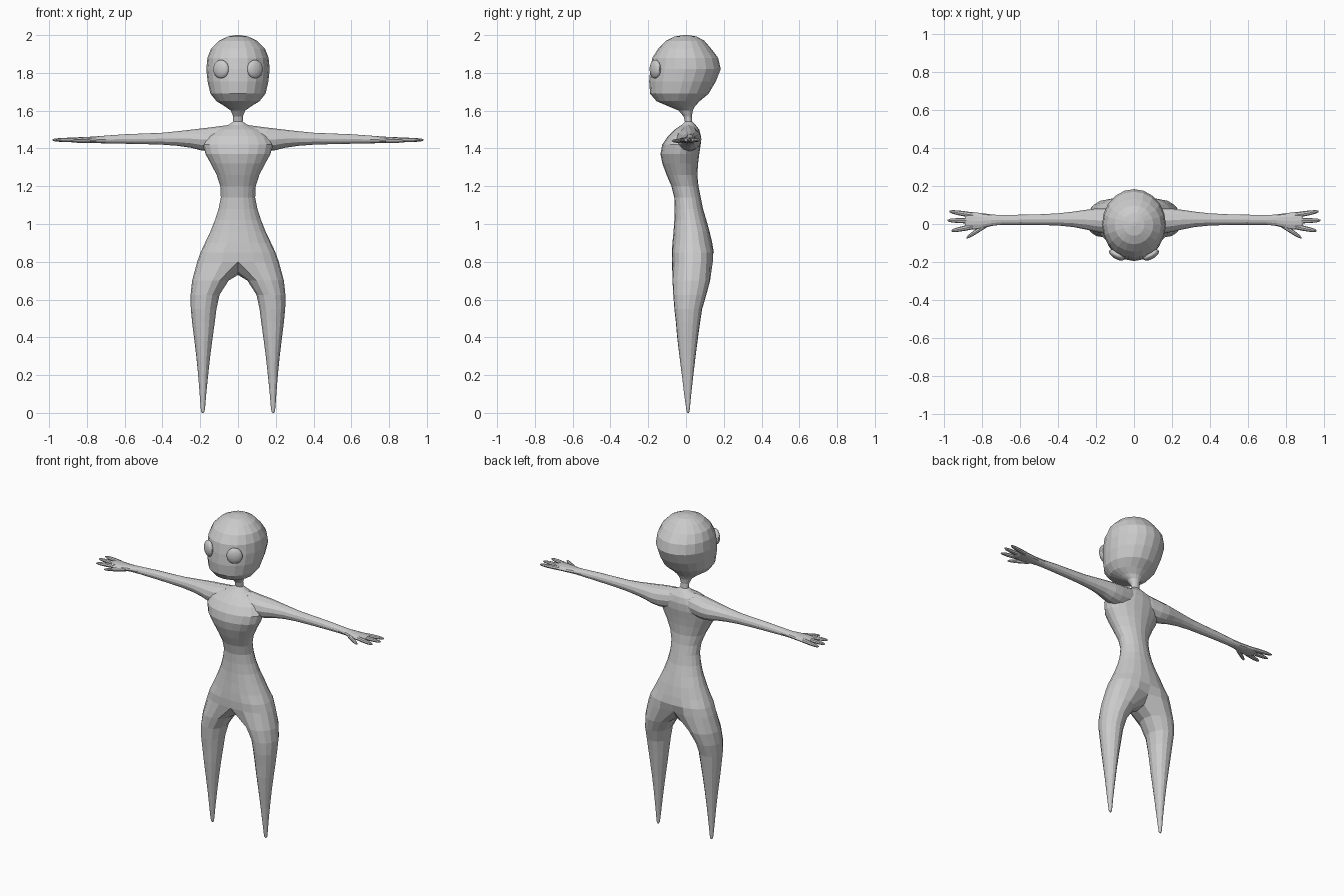
import bpy, bmesh, math
from mathutils import Matrix

HALF = 10  # faces around one half of the head and torso


def finish(bm, name):
    bmesh.ops.recalc_face_normals(bm, faces=bm.faces)
    me = bpy.data.meshes.new(name)
    bm.to_mesh(me)
    bm.free()
    ob = bpy.data.objects.new(name, me)
    bpy.context.collection.objects.link(ob)
    m = ob.modifiers.new("Mirror", 'MIRROR')
    m.use_clip = True
    m.merge_threshold = 0.0005
    return ob


def bridge(bm, a, b, closed=True):
    n = len(a)
    for i in range(n if closed else n - 1):
        j = (i + 1) % n
        bm.faces.new((a[i], a[j], b[j], b[i]))


def spow(v, p):
    return math.copysign(abs(v) ** p, v)


# Head, neck and torso: z, half width, front y, back y
trunk = [
    (2.000, .012, -.012, .012), (1.992, .055, -.062, .058), (1.970, .102, -.107, .097),
    (1.930, .142, -.146, .132), (1.880, .162, -.178, .170), (1.820, .168, -.189, .184),
    (1.755, .161, -.195, .158), (1.690, .146, -.190, .120), (1.650, .114, -.156, .072),
    (1.622, .068, -.090, .046), (1.600, .038, -.038, .036), (1.570, .026, -.013, .031),
    (1.542, .025, -.006, .033), (1.525, .050, -.022, .050), (1.500, .115, -.060, .070),
    (1.465, .165, -.096, .079), (1.420, .185, -.126, .078), (1.370, .172, -.135, .070),
    (1.320, .144, -.125, .064), (1.260, .113, -.103, .060), (1.200, .094, -.077, .066),
    (1.140, .091, -.062, .078), (1.080, .103, -.060, .090), (1.020, .122, -.062, .108),
    (.960, .146, -.066, .125), (.900, .175, -.072, .139), (.850, .198, -.075, .147),
    (.800, .216, -.074, .146)]
# Leg: z, inner x, outer x, front y, back y
leg = [
    (.700, .050, .243, -.072, .128), (.625, .098, .251, -.068, .108),
    (.550, .114, .250, -.062, .086), (.480, .123, .243, -.054, .075),
    (.400, .134, .233, -.047, .064), (.300, .147, .221, -.035, .051),
    (.200, .158, .211, -.022, .039), (.100, .168, .203, -.010, .028),
    (.030, .174, .198, 0, .021), (.008, .177, .195, .003, .019), (0, .182, .190, .008, .015)]

bm = bmesh.new()
prev = None
for z, w, y0, y1 in trunk:
    p = .8 if z < .9 else .92 if z < 1 else 1
    ring = []
    for i in range(HALF + 1):
        t = math.pi * (i / HALF - .5)
        x = 0 if i in (0, HALF) else w * spow(math.cos(t), p)
        ring.append(bm.verts.new((x, (y0 + y1) / 2 + (y1 - y0) / 2 * spow(math.sin(t), p), z)))
    if prev:
        bridge(bm, prev, ring, False)
    else:
        bm.faces.new(ring)
    prev = ring
# Centre line dips in behind, then the crotch edge closes the leg opening
prev[-1].co.y = .125
prev += [bm.verts.new(c) for c in ((0, .090, .745), (0, .030, .73), (0, -.030, .748))]
angles = [-120 + 240 * i / HALF for i in range(HALF + 1)] + [150, 180, 210]
for z, x0, x1, y0, y1 in leg:
    ring = [bm.verts.new(((x0 + x1) / 2 + (x1 - x0) / 2 * math.cos(math.radians(a)),
                          (y0 + y1) / 2 + (y1 - y0) / 2 * math.sin(math.radians(a)), z))
            for a in angles]
    bridge(bm, prev, ring)
    prev = ring
bm.faces.new(prev)
finish(bm, "body")


def limb(name, rings, sides):
    """Loft along x through ellipses given as x, y0, y1, z0, z1."""
    bm = bmesh.new()
    prev = None
    for x, y0, y1, z0, z1 in rings:
        ring = [bm.verts.new((x, (y0 + y1) / 2 + (y1 - y0) / 2 * math.cos(a),
                              (z0 + z1) / 2 + (z1 - z0) / 2 * math.sin(a)))
                for a in (2 * math.pi * k / sides for k in range(sides))]
        if prev:
            bridge(bm, prev, ring)
        elif x > .05:
            bm.faces.new(ring)
        prev = ring
    bm.faces.new(prev)
    return finish(bm, name)


# Arms with palms
limb("arm", [
    (0, -.030, .060, 1.40, 1.531), (.08, -.045, .075, 1.39, 1.520),
    (.15, -.050, .082, 1.385, 1.511), (.20, -.042, .082, 1.391, 1.505),
    (.25, -.030, .075, 1.404, 1.499), (.32, -.016, .065, 1.414, 1.491),
    (.40, -.008, .056, 1.420, 1.483), (.50, -.005, .051, 1.423, 1.479),
    (.60, -.004, .049, 1.425, 1.475), (.70, -.004, .047, 1.427, 1.468),
    (.75, -.010, .050, 1.428, 1.464), (.80, -.024, .057, 1.429, 1.461),
    (.85, -.030, .063, 1.430, 1.459), (.88, -.027, .063, 1.432, 1.457),
    (.892, -.015, .054, 1.438, 1.452)], 12)

# Fingers and thumb: base x, base y, tip x, tip y, z
for name, bx, by, tx, ty, z in (("thumb", .78, -.006, .882, -.072, 1.440),
                                ("front_finger", .85, -.014, .963, -.036, 1.445),
                                ("middle_finger", .85, .017, .982, .019, 1.445),
                                ("back_finger", .85, .047, .972, .066, 1.445)):
    rings = []
    for t, r in ((0, .014), (.35, .014), (.65, .0125), (.9, .009), (1, .004)):
        x, y = bx + (tx - bx) * t, by + (ty - by) * t
        rings.append((x, y - r, y + r, z - r * .85, z + r * .85))
    limb(name, rings, 8)

# Eyes
bm = bmesh.new()
bmesh.ops.create_uvsphere(
    bm, u_segments=20, v_segments=12, radius=1,
    matrix=Matrix.Translation((.09, -.163, 1.82)) @ Matrix.Rotation(math.radians(30), 4, 'Z')
    @ Matrix.Diagonal((.046, .022, .049, 1)))
finish(bm, "eye")
